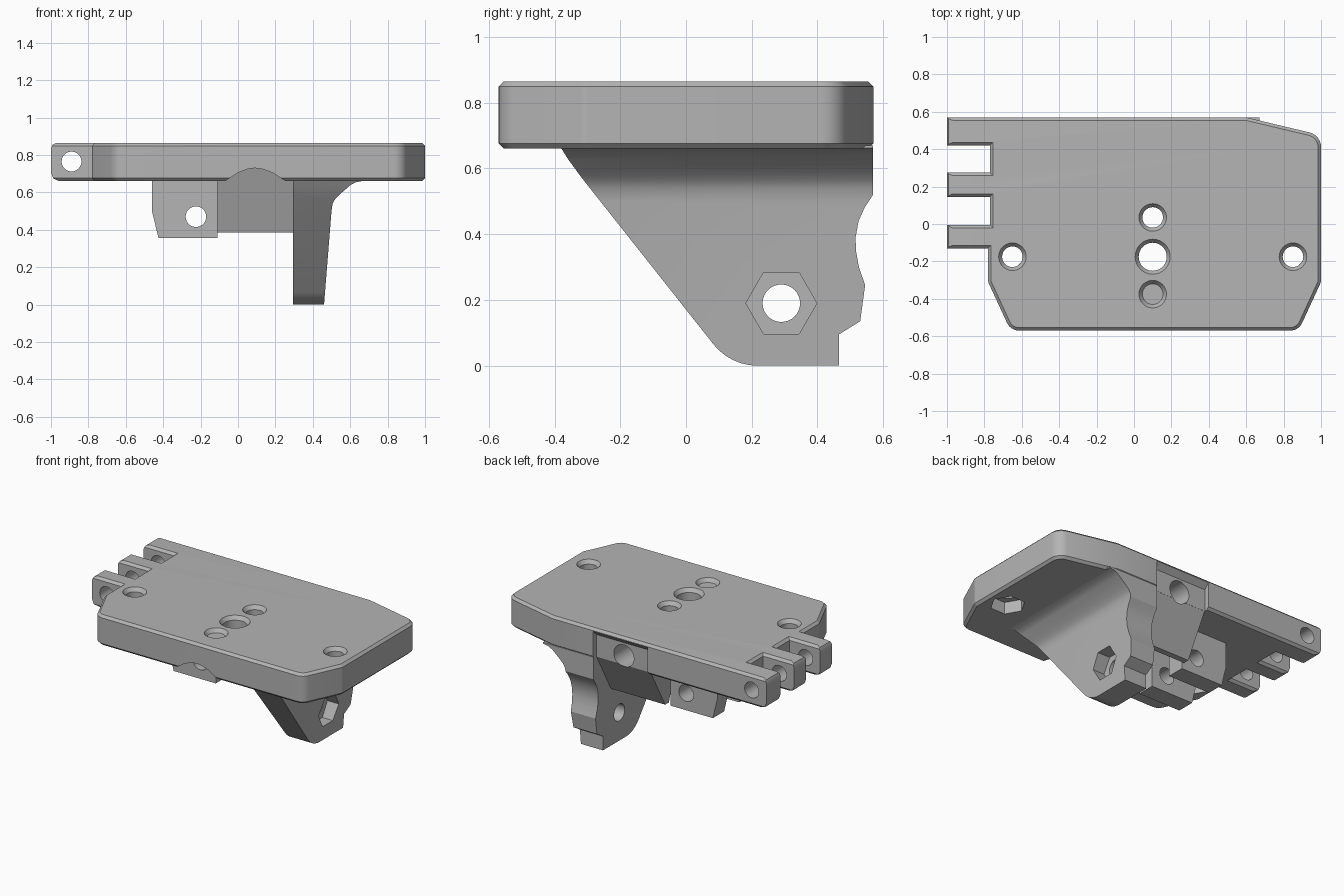
import bpy, bmesh, math
from mathutils import Vector, Matrix

if "Cube" in bpy.data.objects:
    bpy.data.objects.remove(bpy.data.objects["Cube"])

grey = bpy.data.materials.new("plain grey")
grey.diffuse_color = (0.46, 0.46, 0.46, 1)
grey.use_nodes = True
grey.node_tree.nodes["Principled BSDF"].inputs["Base Color"].default_value = grey.diffuse_color


def finish(name, bm):
    bmesh.ops.recalc_face_normals(bm, faces=bm.faces)
    me = bpy.data.meshes.new(name)
    bm.to_mesh(me)
    bm.free()
    ob = bpy.data.objects.new(name, me)
    me.materials.append(grey)
    bpy.context.collection.objects.link(ob)
    return ob


def fillet(pts, seg=6):
    """Round polygon corners; each point is (u, v) or (u, v, radius)."""
    out = []
    for i, p in enumerate(pts):
        c = Vector(p[:2])
        if len(p) < 3:
            out.append(c)
            continue
        a = (Vector(pts[i - 1][:2]) - c).normalized()
        b = (Vector(pts[(i + 1) % len(pts)][:2]) - c).normalized()
        half = a.angle(b) / 2
        t = p[2] / math.tan(half)
        mid = c + (a + b).normalized() * (p[2] / math.sin(half))
        s, e = c + a * t - mid, c + b * t - mid
        for k in range(seg + 1):
            d = s.lerp(e, k / seg).normalized() * p[2]
            out.append(mid + d)
    return out


def prism(name, pts, axis, lo, hi, chamfer=0):
    """Extrude a profile along x (y,z points), y (x,z points) or z (x,y points)."""
    put = {'x': lambda u, v, t: (t, u, v),
           'y': lambda u, v, t: (u, t, v),
           'z': lambda u, v, t: (u, v, t)}[axis]
    bm = bmesh.new()
    pts = fillet(pts)
    rings = [[bm.verts.new(put(u, v, t)) for u, v in pts] for t in (lo, hi)]
    caps = [bm.faces.new(r) for r in rings]
    n = len(pts)
    for i in range(n):
        j = (i + 1) % n
        bm.faces.new((rings[0][i], rings[0][j], rings[1][j], rings[1][i]))
    bmesh.ops.recalc_face_normals(bm, faces=bm.faces)
    if chamfer:
        edges = [e for f in caps for e in f.edges]
        bmesh.ops.bevel(bm, geom=edges, offset=chamfer, segments=1,
                        affect='EDGES', profile=0.5)
    return finish(name, bm)


def ngon(u, v, r, n=32):
    return [(u + r * math.cos(2 * math.pi * i / n),
             v + r * math.sin(2 * math.pi * i / n)) for i in range(n)]


def cone(x, y, z, r1, r2, h):
    bm = bmesh.new()
    bmesh.ops.create_cone(bm, cap_ends=True, segments=32, radius1=r1, radius2=r2,
                          depth=h, matrix=Matrix.Translation((x, y, z)))
    return finish("countersink_cutter", bm)


def boolean(ob, tool, op='DIFFERENCE'):
    bpy.context.view_layer.objects.active = ob
    m = ob.modifiers.new("cut", 'BOOLEAN')
    m.object, m.operation, m.solver = tool, op, 'EXACT'
    bpy.ops.object.modifier_apply(modifier=m.name)
    bpy.data.objects.remove(tool)


# Top plate with three hinge knuckles in its outline
plate = prism("top_plate", [
    (-0.78, -0.13), (-0.78, -0.31, 0.05), (-0.66, -0.57, 0.07), (0.88, -0.57, 0.07),
    (1, -0.31, 0.05), (1, 0.475, 0.08), (0.6, 0.57), (-1, 0.57), (-1, 0.42),
    (-0.77, 0.42), (-0.77, 0.275), (-1, 0.275), (-1, 0.145), (-0.77, 0.145),
    (-0.77, -0.005), (-1, -0.005), (-1, -0.13)], 'z', 0.66, 0.865, 0.016)

# Knuckle corner chamfers and hinge pin hole
for z0, z1, c in ((0.65, 0.66, 0.045), (0.875, 0.865, -0.03)):
    boolean(plate, prism("corner_cutter", [(-1.02, z0), (-1 + abs(c), z0),
            (-1 + abs(c), z1), (-1 + abs(c) * 0.3, z1 + c * 0.3),
            (-1, z1 + c), (-1.02, z1 + c)], 'y', -0.7, 0.7))
boolean(plate, prism("pin_cutter", ngon(-0.89, 0.765, 0.053), 'y', -0.7, 0.7))

# Arched scoop under the plate, open to the front
arch = [(-0.11, 0.3), (-0.11, 0.6), (-0.07, 0.66), (0.0, 0.705), (0.05, 0.725),
        (0.09, 0.73), (0.13, 0.725), (0.185, 0.705), (0.255, 0.66), (0.295, 0.6),
        (0.295, 0.3)]
boolean(plate, prism("scoop_cutter", arch, 'y', -0.7, 0.3))

# Countersunk screw holes and hex nut pockets
for x, y, r in ((-0.65, -0.175, 0.055), (0.85, -0.175, 0.055), (0.1, 0.035, 0.055),
                (0.1, -0.375, 0.055), (0.1, -0.175, 0.075)):
    boolean(plate, prism("hole_cutter", ngon(x, y, r), 'z', 0.5, 1))
    boolean(plate, cone(x, y, 0.86, r, r + 0.03, 0.04))
    if abs(x) > 0.5:
        boolean(plate, prism("nut_cutter", ngon(x, y, 0.108, 6), 'z', 0.6, 0.74))

# Shallow recess at the back
boolean(plate, prism("recess_cutter", [(0.6, 0.85), (0.57, 0.845), (0.535, 0.81),
                                       (0.535, 0.6), (0.6, 0.6)], 'x', -0.11, 0.295))

# Wedge web between arm and lugs, with a blind hole from the back
web = prism("rear_web", [(0.22, 0.74), (0.34, 0.385), (0.38, 0.385), (0.534, 0.66),
                         (0.534, 0.74)], 'x', -0.11, 0.297)
for ob in (plate, web):
    boolean(ob, prism("bore_cutter", ngon(0.09, 0.72, 0.075), 'y', 0.32, 0.7))

# Side arm: side profile trimmed by a flared front profile
scallop = [(0.545, 0.245), (0.526, 0.30), (0.517, 0.35), (0.516, 0.39),
           (0.525, 0.44), (0.543, 0.48), (0.569, 0.52)]
arm = prism("side_arm", [(-0.385, 0.67), (-0.36, 0.63), (-0.32, 0.575),
                         (0.135, 0.0, 0.17), (0.465, 0), (0.465, 0.095), (0.53, 0.135)]
            + scallop + [(0.569, 0.67)], 'x', 0.2, 0.8)
boolean(arm, prism("flare_cutter", [
    (0.295, -0.1), (0.455, -0.1), (0.46, 0), (0.5, 0.5), (0.506, 0.54), (0.52, 0.565),
    (0.545, 0.59), (0.60, 0.638), (0.63, 0.654), (0.67, 0.662), (0.67, 0.7),
    (0.295, 0.7)], 'y', -0.7, 0.7), 'INTERSECT')
boolean(arm, prism("bolt_cutter", ngon(0.29, 0.19, 0.057), 'x', 0.1, 0.9))
boolean(arm, prism("hex_cutter", ngon(0.29, 0.19, 0.108, 6), 'x', 0.39, 0.9))

# Two hanging lugs with a shared pin hole
for name, y0, y1 in (("front_lug", -0.08, 0.04), ("rear_lug", 0.2, 0.32)):
    lug = prism(name, [(-0.46, 0.68), (-0.46, 0.5), (-0.425, 0.355), (-0.11, 0.355),
                       (-0.11, 0.68)], 'y', y0, y1)
    boolean(lug, prism("pin_cutter", ngon(-0.225, 0.47, 0.055), 'y', -0.7, 0.7))

for ob in bpy.data.objects:
    ob.select_set(True)
    bpy.context.view_layer.objects.active = ob
bpy.ops.object.shade_smooth_by_angle(angle=math.radians(25))
